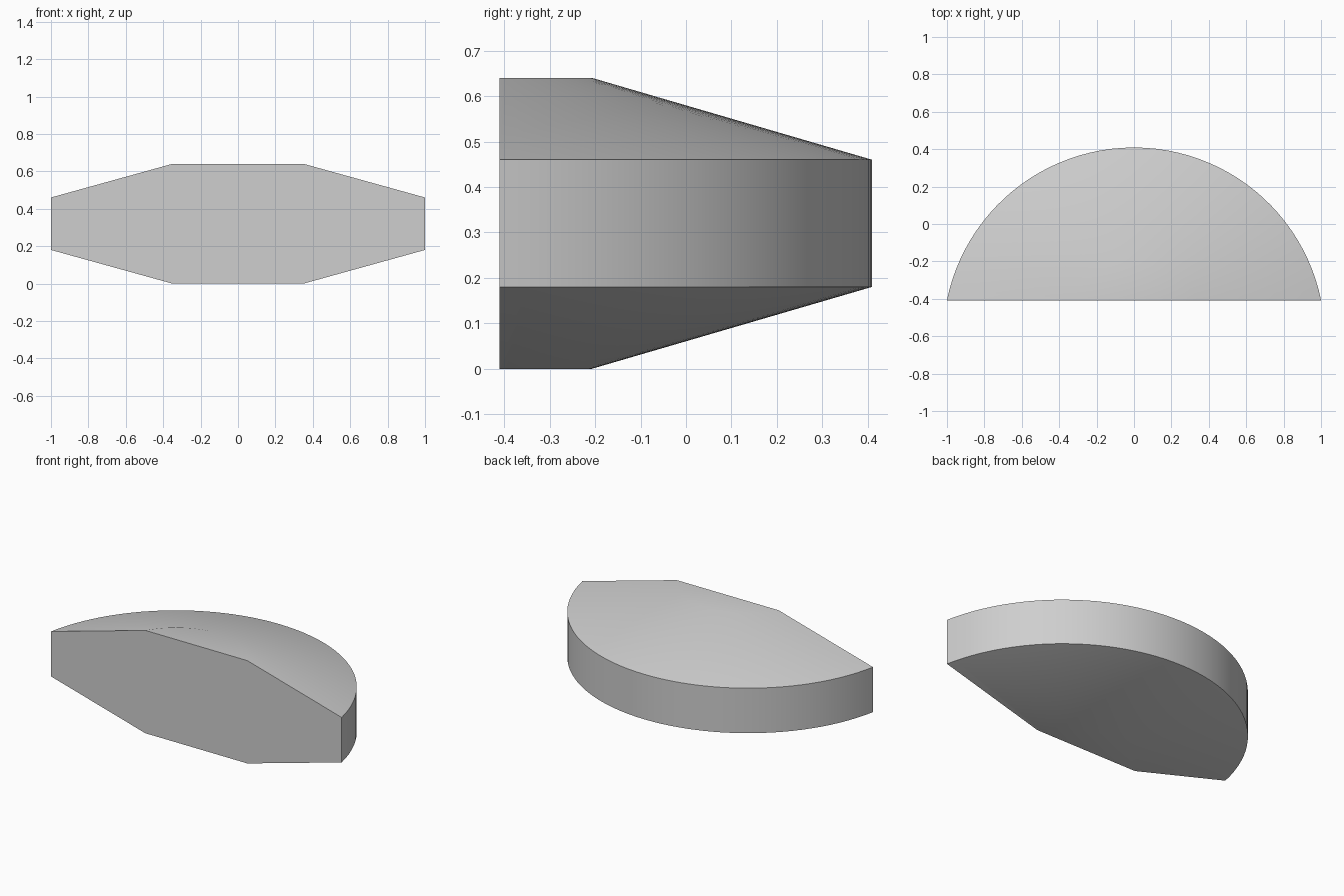
import bpy, bmesh, math

cube = bpy.data.objects.get("Cube")
if cube:
    bpy.data.objects.remove(cube, do_unlink=True)

SEGMENTS = 48
CENTRE_Y, FRONT_Y = -0.612, -0.41
OUTER_R, INNER_R = 1.021, 0.405

grey = bpy.data.materials.new("light grey")
grey.use_nodes = True
colour = (0.62, 0.62, 0.62, 1)
grey.diffuse_color = colour
grey.node_tree.nodes["Principled BSDF"].inputs["Base Color"].default_value = colour


def arc(bm, radius, z):
    """Row of vertices along an arc that starts and ends on the flat front."""
    half = math.acos((FRONT_Y - CENTRE_Y) / radius)
    row = []
    for i in range(SEGMENTS + 1):
        a = half * (1 - 2 * i / SEGMENTS)
        row.append(bm.verts.new((radius * math.sin(a), CENTRE_Y + radius * math.cos(a), z)))
    return row


# Bevelled half disc: arcs from the bottom to the top, skinned together
bm = bmesh.new()
rows = [arc(bm, r, z) for r, z in
        ((INNER_R, 0), (OUTER_R, 0.18), (OUTER_R, 0.46), (INNER_R, 0.64))]
for low, high in zip(rows, rows[1:]):
    for i in range(SEGMENTS):
        bm.faces.new((low[i], low[i + 1], high[i + 1], high[i]))

# Flat caps and the cut front
bm.faces.new(rows[0])
bm.faces.new(rows[-1])
bm.faces.new([r[0] for r in rows] + [r[-1] for r in reversed(rows)])
bmesh.ops.recalc_face_normals(bm, faces=bm.faces)

mesh = bpy.data.meshes.new("bevelled_half_disc")
bm.to_mesh(mesh)
bm.free()
mesh.materials.append(grey)
disc = bpy.data.objects.new("bevelled_half_disc", mesh)
bpy.context.collection.objects.link(disc)

# Soft inner rims, crisp outer edges
bpy.ops.object.select_all(action="DESELECT")
disc.select_set(True)
bpy.context.view_layer.objects.active = disc
bpy.ops.object.shade_smooth_by_angle(angle=math.radians(30))
